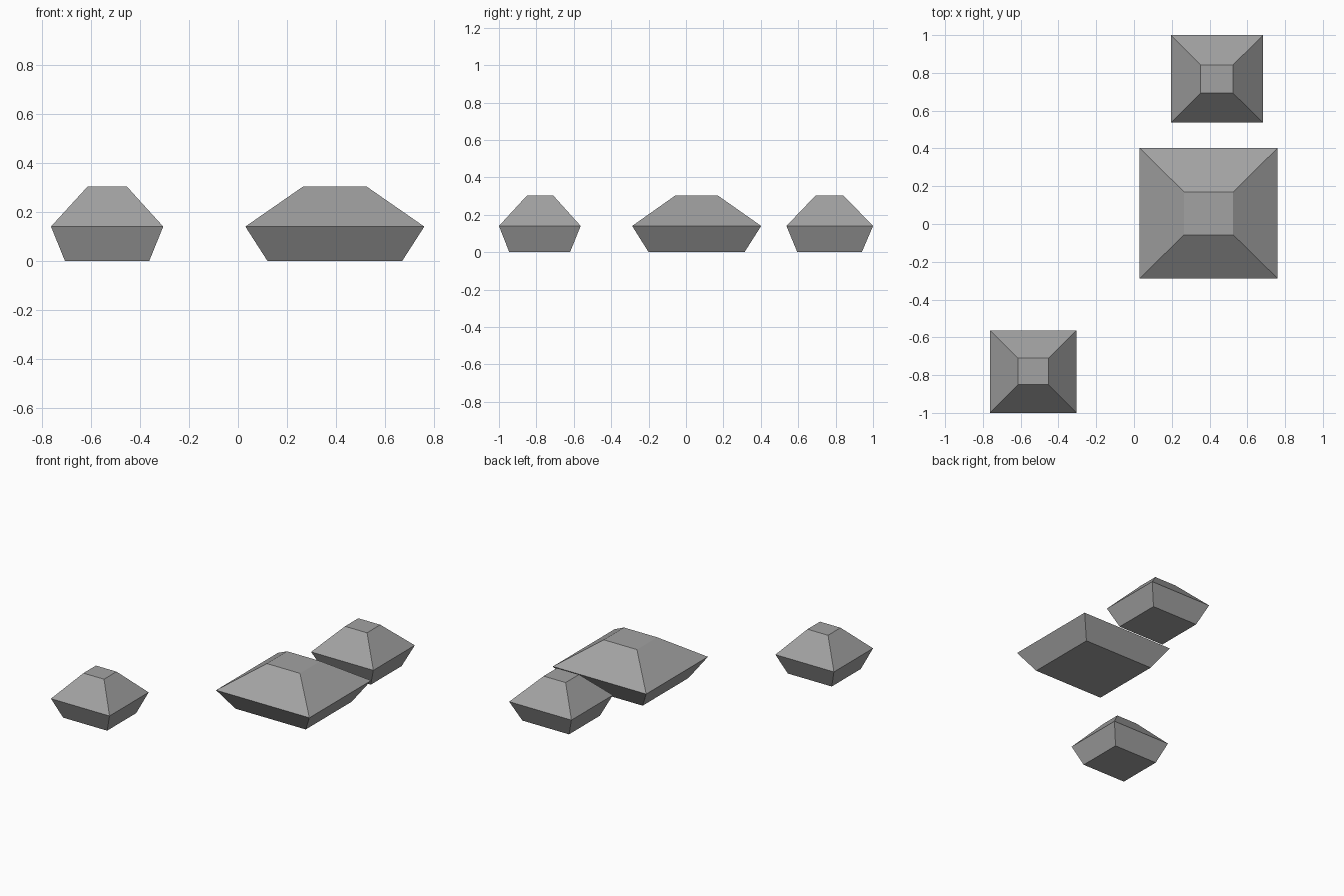
import bpy, bmesh

if "Cube" in bpy.data.objects:
    bpy.data.objects.remove(bpy.data.objects["Cube"])

stone = bpy.data.materials.new("stone_grey")
stone.diffuse_color = (0.36, 0.36, 0.36, 1)
stone.use_nodes = True
stone.node_tree.nodes["Principled BSDF"].inputs["Base Color"].default_value = stone.diffuse_color

LEVELS = (0.0, 0.14, 0.303)  # base, widest ridge, flat top


def rock(name, rings):
    """Loft rectangular rings (x0, x1, y0, y1) into a faceted boulder."""
    bm = bmesh.new()
    loops = []
    for (x0, x1, y0, y1), z in zip(rings, LEVELS):
        corners = ((x0, y0), (x1, y0), (x1, y1), (x0, y1))
        loops.append([bm.verts.new((x, y, z)) for x, y in corners])
    bm.faces.new(loops[0][::-1])
    bm.faces.new(loops[-1])
    for low, high in zip(loops, loops[1:]):
        for i in range(4):
            j = (i + 1) % 4
            bm.faces.new((low[i], low[j], high[j], high[i]))
    mesh = bpy.data.meshes.new(name)
    bm.to_mesh(mesh)
    bm.free()
    mesh.materials.append(stone)
    bpy.context.collection.objects.link(bpy.data.objects.new(name, mesh))


# Small boulder at the front
rock("front_rock", ((-0.706, -0.362, -0.945, -0.62),
                    (-0.763, -0.305, -1.0, -0.563),
                    (-0.614, -0.453, -0.85, -0.71)))
# Wide boulder in the middle
rock("large_rock", ((0.12, 0.67, -0.2, 0.313),
                    (0.03, 0.76, -0.288, 0.402),
                    (0.265, 0.525, -0.057, 0.17)))
# Small boulder at the back
rock("back_rock", ((0.257, 0.622, 0.595, 0.94),
                   (0.196, 0.683, 0.537, 1.0),
                   (0.352, 0.524, 0.693, 0.842)))
